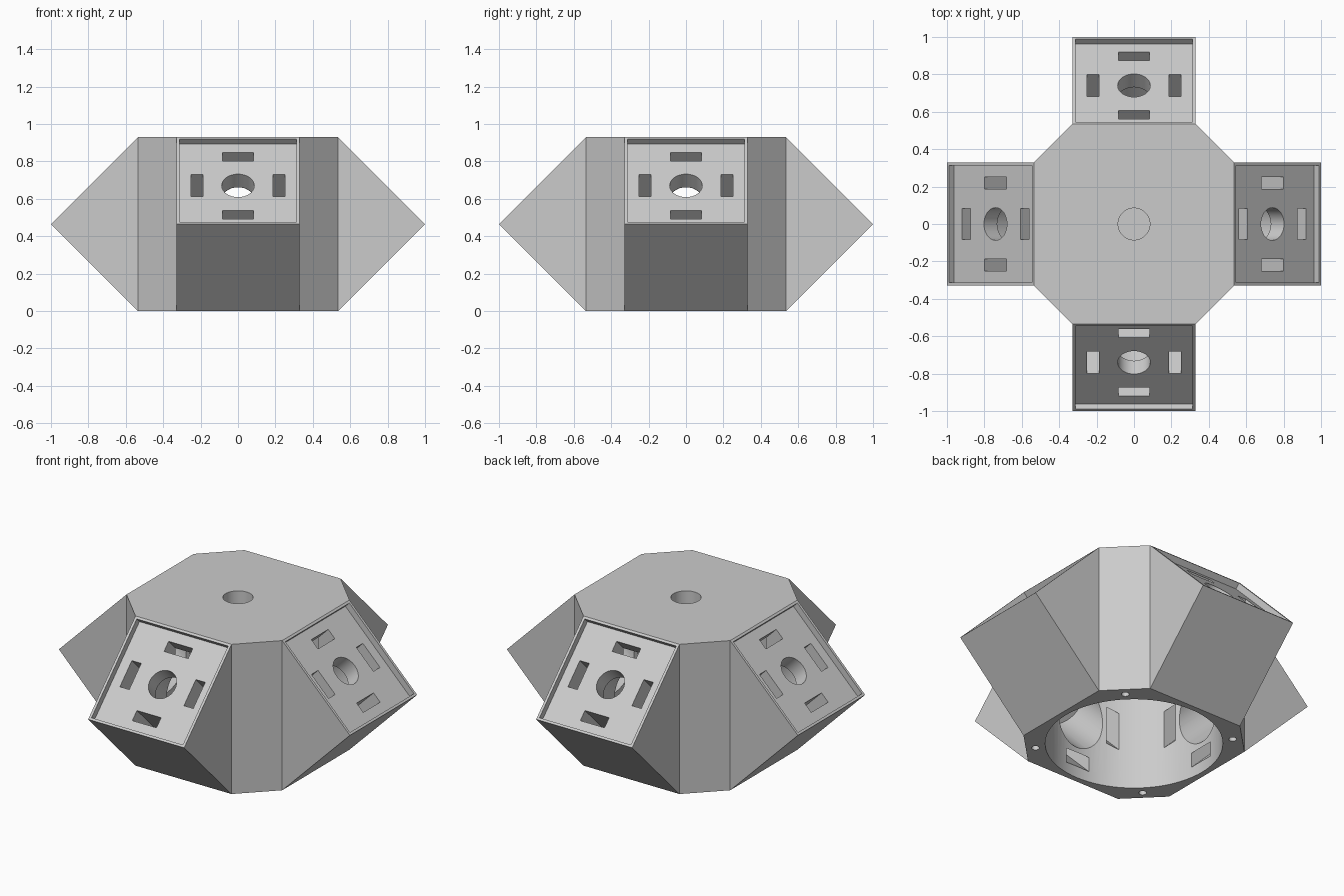
import bpy, bmesh, math
from mathutils import Matrix

if "Cube" in bpy.data.objects:
    bpy.data.objects.remove(bpy.data.objects["Cube"])

W, D, H = 0.33, 0.535, 0.93        # socket half width, flat distance, height
MID = H / 2
grey = bpy.data.materials.new("light grey")
grey.diffuse_color = (0.6, 0.6, 0.6, 1)
grey.use_nodes = True
grey.node_tree.nodes["Principled BSDF"].inputs["Base Color"].default_value = grey.diffuse_color


def make(name, bm):
    bmesh.ops.recalc_face_normals(bm, faces=bm.faces)
    me = bpy.data.meshes.new(name)
    bm.to_mesh(me)
    bm.free()
    me.materials.append(grey)
    ob = bpy.data.objects.new(name, me)
    bpy.context.collection.objects.link(ob)
    return ob


# Hub body: chamfered block with a wedge-shaped socket on each flat
bm = bmesh.new()
low, high, tip = [], [], []
for i in range(4):
    rot = Matrix.Rotation(i * math.pi / 2, 4, 'Z')
    for x in (-W, W):
        for ring, y, z in ((low, -D, 0), (high, -D, H), (tip, -1, MID)):
            v = bm.verts.new((x, y, z))
            v.co = rot @ v.co
            ring.append(v)
bm.faces.new(high)
bm.faces.new(low[::-1])
for a in range(0, 8, 2):
    b, c = a + 1, (a + 2) % 8
    bm.faces.new((tip[a], tip[b], high[b], high[a]))     # upper slope
    bm.faces.new((low[a], low[b], tip[b], tip[a]))       # lower slope
    for k in (a, b):
        bm.faces.new((low[k], tip[k], high[k]))          # cheeks
    bm.faces.new((low[b], low[c], high[c], high[b]))     # chamfer
hub = make("connector_hub", bm)
cutters = []


def box(m, x, y, sx, sy, z0, z1):
    bm = bmesh.new()
    bmesh.ops.create_cube(bm, size=1, matrix=m @ Matrix.Translation((x, y, (z0 + z1) / 2))
                          @ Matrix.Diagonal((sx, sy, z1 - z0, 1)))
    cutters.append(make("cutter", bm))


def drill(m, r, z0, z1, seg=48):
    bm = bmesh.new()
    bmesh.ops.create_cone(bm, cap_ends=True, segments=seg, radius1=r, radius2=r,
                          depth=z1 - z0, matrix=m @ Matrix.Translation((0, 0, (z0 + z1) / 2)))
    cutters.append(make("cutter", bm))


# Central cavity from below, blind hole on top
drill(Matrix(), 0.5, -0.1, 0.78, 96)
drill(Matrix(), 0.085, 0.83, 1.0)

for i in range(4):
    rot = Matrix.Rotation(i * math.pi / 2, 4, 'Z')
    # Socket frame: origin at slope centre, local z pointing outwards
    m = rot @ Matrix.Translation((0, -(D + 1) / 2, (H + MID) / 2)) @ Matrix.Rotation(math.pi / 4, 4, 'X')
    box(m, 0, 0, 0.628, 0.628, -0.038, 0.1)              # shallow pocket
    drill(m, 0.087, -0.3, 0.05)                          # bolt hole
    drill(m, 0.165, -0.65, -0.138)                       # wide inner bore
    for s in (-0.22, 0.22):                              # four slots
        box(m, 0, s, 0.166, 0.064, -0.74, 0.05)
        box(m, s, 0, 0.064, 0.166, -0.74, 0.05)
    # Screw hole in the bottom rim at the chamfer
    d = 0.557 / math.sqrt(2)
    drill(rot @ Matrix.Translation((d, d, 0)), 0.022, -0.1, 0.15, 24)

# Carve every opening, then drop the cutters
for c in cutters:
    mod = hub.modifiers.new("cut", 'BOOLEAN')
    mod.operation, mod.solver, mod.object = 'DIFFERENCE', 'EXACT', c
    c.hide_render = True
dg = bpy.context.evaluated_depsgraph_get()
carved = bpy.data.meshes.new_from_object(hub.evaluated_get(dg))
hub.modifiers.clear()
hub.data = carved
for c in cutters:
    bpy.data.objects.remove(c)

bpy.ops.object.select_all(action='DESELECT')
hub.select_set(True)
bpy.context.view_layer.objects.active = hub
bpy.ops.object.shade_smooth_by_angle(angle=math.radians(30))
